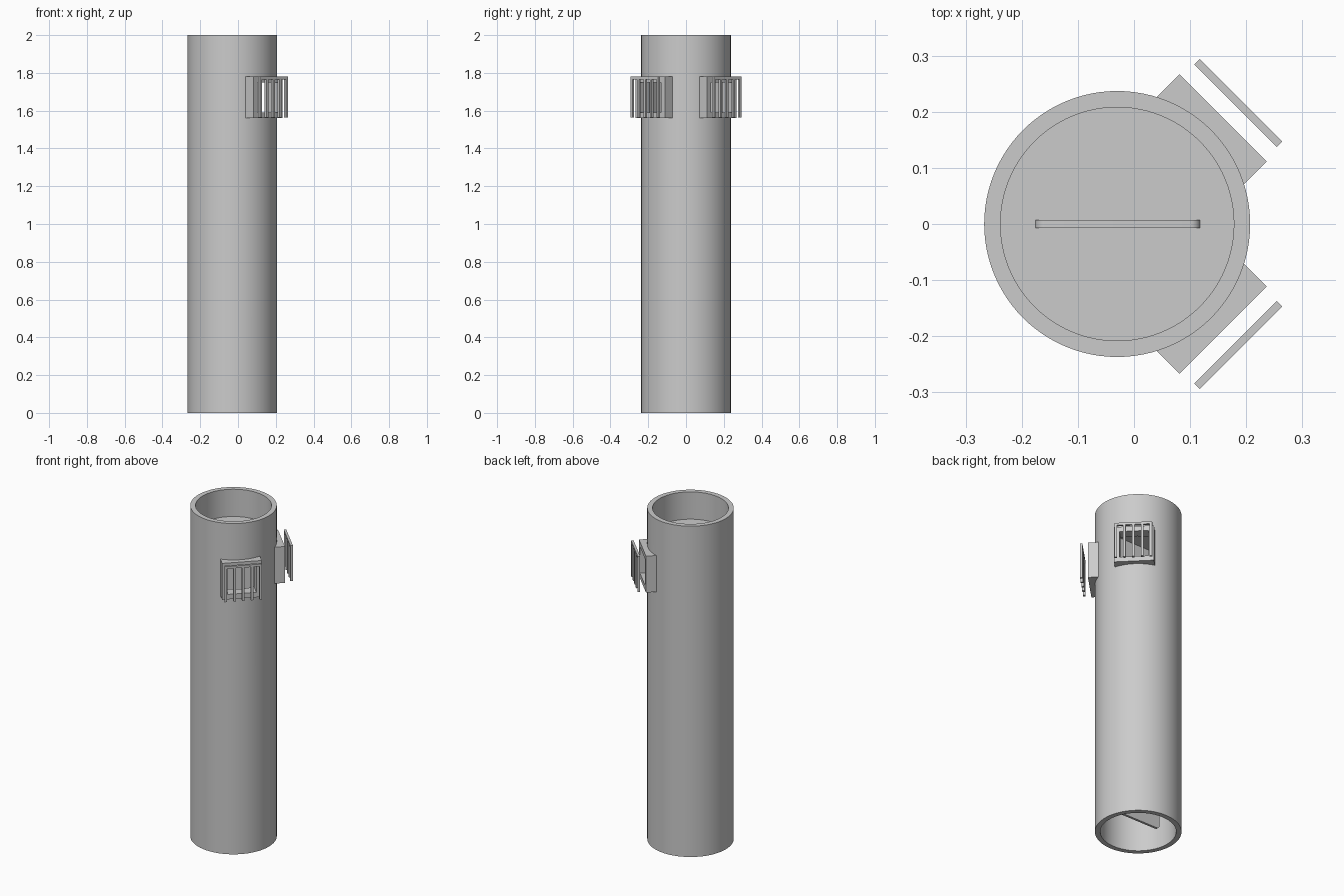
import bpy, bmesh, math
from mathutils import Matrix

if "Cube" in bpy.data.objects:
    bpy.data.objects.remove(bpy.data.objects["Cube"])

CX = -0.03                       # tube axis
R_OUT, R_IN, SEGS = 0.237, 0.208, 96

grey = bpy.data.materials.new("light grey")
grey.diffuse_color = (0.6, 0.6, 0.6, 1)
grey.use_nodes = True
grey.node_tree.nodes["Principled BSDF"].inputs["Base Color"].default_value = grey.diffuse_color


def make(name, bm):
    bmesh.ops.recalc_face_normals(bm, faces=bm.faces[:])
    me = bpy.data.meshes.new(name)
    bm.to_mesh(me)
    bm.free()
    me.materials.append(grey)
    ob = bpy.data.objects.new(name, me)
    bpy.context.collection.objects.link(ob)
    return ob


def add_box(bm, lo, hi):
    """Add an axis-aligned box given its two corners."""
    size = [b - a for a, b in zip(lo, hi)]
    mid = [(a + b) / 2 for a, b in zip(lo, hi)]
    bmesh.ops.create_cube(bm, size=1, matrix=Matrix.Translation(mid) @ Matrix.Diagonal((*size, 1)))


def boxes(name, parts, angle=0):
    """Boxes laid out along +x from the tube axis, then turned about it."""
    bm = bmesh.new()
    for lo, hi in parts:
        add_box(bm, lo, hi)
    bm.transform(Matrix.Translation((CX, 0, 0)) @ Matrix.Rotation(angle, 4, 'Z'))
    return make(name, bm)


def cylinder(name, r, z0, z1):
    bm = bmesh.new()
    bmesh.ops.create_cone(bm, cap_ends=True, segments=SEGS, radius1=r, radius2=r, depth=z1 - z0,
                          matrix=Matrix.Translation((CX, 0, (z0 + z1) / 2)))
    return make(name, bm)


def cut(ob, cutters):
    """Subtract the cutters from the object and bake the result."""
    for c in cutters:
        m = ob.modifiers.new("cut", 'BOOLEAN')
        m.operation, m.object, m.solver = 'DIFFERENCE', c, 'EXACT'
    dg = bpy.context.evaluated_depsgraph_get()
    me = bpy.data.meshes.new_from_object(ob.evaluated_get(dg))
    ob.modifiers.clear()
    ob.data = me


def smooth(ob):
    bpy.ops.object.select_all(action='DESELECT')
    ob.select_set(True)
    bpy.context.view_layer.objects.active = ob
    bpy.ops.object.shade_smooth_by_angle(angle=math.radians(30))


# Hollow tube
tube = cylinder("tube", R_OUT, 0, 2)
bore = cylinder("bore_cutter", R_IN, -0.1, 2.1)
core = cylinder("core_cutter", 0.231, 1.4, 1.95)
holes = []

# Two window housings with floating grilles, at 45 degrees either side
for side, angle in (("left", math.pi / 4), ("right", -math.pi / 4)):
    hole = boxes(side + "_window_cutter", [((0.12, -0.08, 1.59), (0.35, 0.08, 1.75))], angle)
    holes.append(hole)
    housing = boxes(side + "_window_housing", [((0.18, -0.11, 1.56), (0.267, 0.11, 1.78))], angle)
    cut(housing, [core, hole])

    # Grille: top rail and five hanging bars
    bars = [((0.298, -0.104, 1.766), (0.312, 0.104, 1.78))]
    for i in range(5):
        y = -0.097 + i * 0.0485
        bars.append(((0.298, y - 0.007, 1.565), (0.312, y + 0.007, 1.766)))
    boxes(side + "_grille", bars, angle)

cut(tube, [bore] + holes)
smooth(tube)

# Recessed cap near the top
cap = cylinder("recessed_cap", R_IN + 0.004, 1.805, 1.835)
smooth(cap)

# Thin inner panel with rounded corners
bm = bmesh.new()
add_box(bm, (CX - 0.146, -0.007, 0.07), (CX + 0.148, 0.007, 1.85))
corners = [e for e in bm.edges if abs(e.verts[0].co.y - e.verts[1].co.y) > 0.01]
bmesh.ops.bevel(bm, geom=corners, offset=0.018, segments=5, profile=0.5, affect='EDGES')
smooth(make("inner_panel", bm))

# Remove the cutters
for c in [bore, core] + holes:
    bpy.data.objects.remove(c, do_unlink=True)
